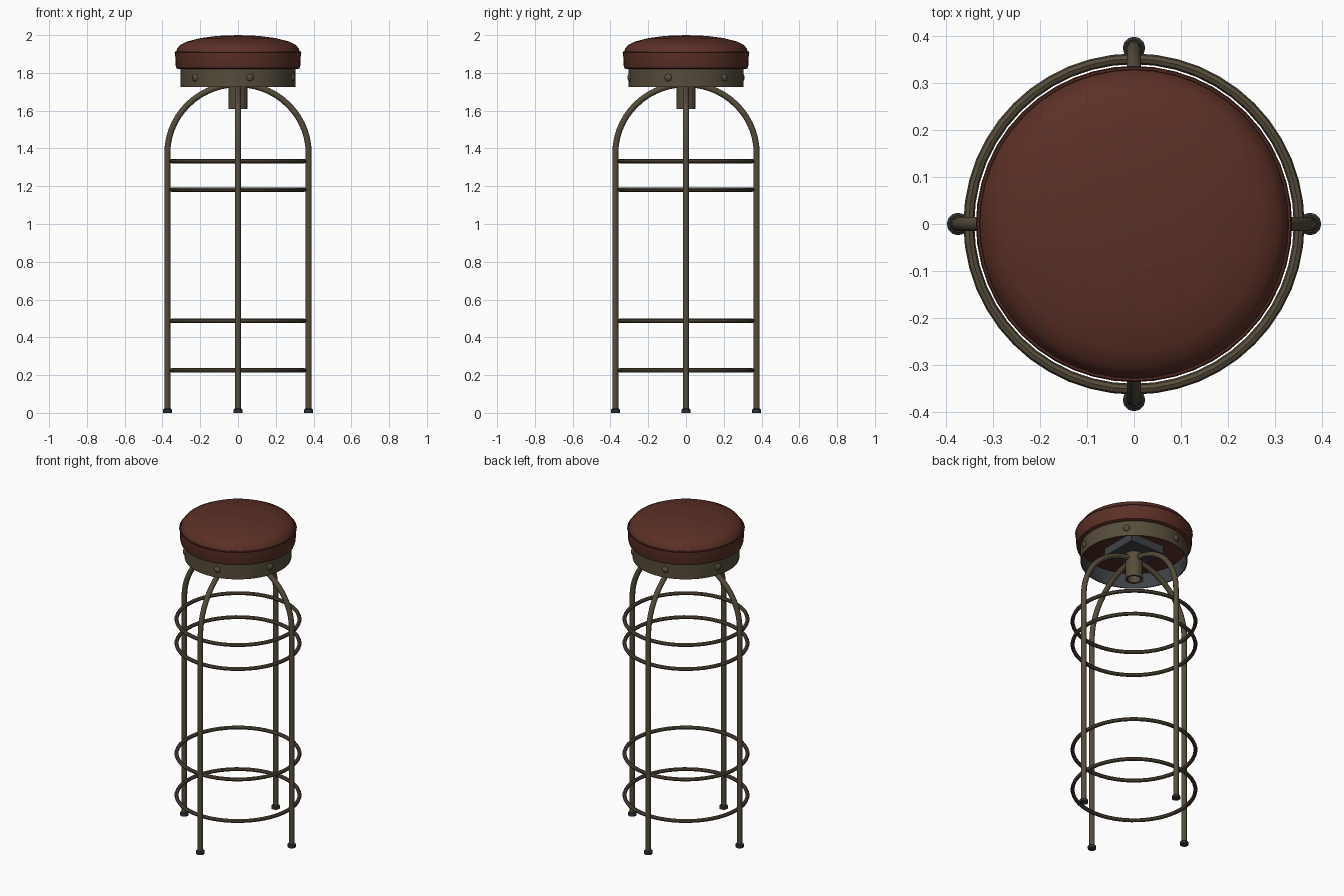
import bpy, bmesh, math
from mathutils import Vector, Matrix

if "Cube" in bpy.data.objects:
    bpy.data.objects.remove(bpy.data.objects["Cube"])


def material(name, r, g, b):
    m = bpy.data.materials.new(name)
    m.diffuse_color = (r, g, b, 1)
    m.use_nodes = True
    m.node_tree.nodes["Principled BSDF"].inputs["Base Color"].default_value = m.diffuse_color
    return m


LEATHER = material("red brown leather", 0.105, 0.029, 0.019)
PIPING = material("dark leather piping", 0.075, 0.021, 0.014)
METAL = material("aged bronze metal", 0.092, 0.073, 0.043)
INNER = material("dark grey steel", 0.050, 0.054, 0.062)
RUBBER = material("dark rubber", 0.030, 0.030, 0.030)


def finish(name, bm, mats, angle=40):
    bmesh.ops.remove_doubles(bm, verts=bm.verts, dist=1e-5)
    bmesh.ops.recalc_face_normals(bm, faces=bm.faces)
    me = bpy.data.meshes.new(name)
    bm.to_mesh(me)
    bm.free()
    for m in mats:
        me.materials.append(m)
    ob = bpy.data.objects.new(name, me)
    bpy.context.collection.objects.link(ob)
    bpy.ops.object.select_all(action='DESELECT')
    ob.select_set(True)
    bpy.context.view_layer.objects.active = ob
    bpy.ops.object.shade_smooth_by_angle(angle=math.radians(angle))
    return ob


def lathe(name, profile, mats, n=48, closed=False, centre=(0, 0), rule=None):
    """Spin an (r, z) profile around a vertical axis."""
    bm = bmesh.new()
    rings = []
    for i in range(n):
        a = 2 * math.pi * i / n
        rings.append([bm.verts.new((centre[0] + r * math.cos(a), centre[1] + r * math.sin(a), z))
                      for r, z in profile])
    k = len(profile)
    for i in range(n):
        p, q = rings[i], rings[(i + 1) % n]
        for j in range(k if closed else k - 1):
            j2 = (j + 1) % k
            f = bm.faces.new((p[j], q[j], q[j2], p[j2]))
            if rule:
                f.material_index = rule(j)
    return finish(name, bm, mats)


def circle(r, z, t, n=8):
    return [(r + t * math.cos(2 * math.pi * i / n), z + t * math.sin(2 * math.pi * i / n))
            for i in range(n)]


# Cushion: upright side, seam step and domed top
lathe("seat_cushion",
      [(0, 1.82), (0.315, 1.82), (0.326, 1.825), (0.330, 1.838), (0.333, 1.905), (0.327, 1.912),
       (0.322, 1.928), (0.306, 1.948), (0.27, 1.966), (0.20, 1.984), (0.11, 1.996), (0, 2.0)],
      [LEATHER])
lathe("seat_piping", circle(0.331, 1.909, 0.005, 6), [PIPING], closed=True)

# Metal band under the cushion, grey on the inside
lathe("seat_band", [(0.305, 1.725), (0.305, 1.822), (0.299, 1.822), (0.299, 1.725)],
      [METAL, INNER], closed=True, rule=lambda j: 1 if j == 2 else 0)

# Rivets around the band
for i in range(6):
    a = math.radians(-78 + 60 * i)
    bm = bmesh.new()
    bmesh.ops.create_uvsphere(bm, u_segments=12, v_segments=8, radius=0.02)
    mat = Matrix.Translation((0.305 * math.cos(a), 0.305 * math.sin(a), 1.775)) \
        @ Matrix.Rotation(a, 4, 'Z') @ Matrix.Diagonal((0.6, 1, 1, 1))
    bmesh.ops.transform(bm, matrix=mat, verts=bm.verts)
    finish(f"rivet_{i + 1}", bm, [METAL])

# Mounting plate and hollow swivel post
bm = bmesh.new()
bmesh.ops.create_cube(bm, size=1, matrix=Matrix.Translation((0, 0, 1.795))
                      @ Matrix.Diagonal((0.24, 0.24, 0.05, 1)))
finish("mounting_plate", bm, [INNER])
lathe("swivel_post", [(0.05, 1.61), (0.05, 1.78), (0.038, 1.78), (0.038, 1.61)],
      [METAL], n=24, closed=True)


def leg(name, a):
    """Straight tube that arches in to the centre."""
    path = [(0.374, 0.0), (0.374, 0.7)]
    path += [(0.374 * math.cos(t), 1.375 + 0.365 * math.sin(t))
             for t in [math.pi / 2 * i / 14 for i in range(15)]]
    bm = bmesh.new()
    rot = Matrix.Rotation(a, 4, 'Z')
    rings = []
    for i, (r, z) in enumerate(path):
        p0, p1 = path[max(i - 1, 0)], path[min(i + 1, len(path) - 1)]
        d = Vector((p1[0] - p0[0], 0, p1[1] - p0[1])).normalized()
        side, up = Vector((0, 1, 0)), Vector((d.z, 0, -d.x))
        rings.append([bm.verts.new(rot @ (Vector((r, 0, z)) + 0.016 * (
            up * math.cos(math.pi * j / 5) + side * math.sin(math.pi * j / 5))))
            for j in range(10)])
    for p, q in zip(rings, rings[1:]):
        for j in range(10):
            bm.faces.new((p[j], p[(j + 1) % 10], q[(j + 1) % 10], q[j]))
    bm.faces.new(rings[0])
    bm.faces.new(rings[-1])
    finish(name, bm, [METAL])


# Four legs with rubber feet
for side, deg in (("right", 0), ("back", 90), ("left", 180), ("front", 270)):
    a = math.radians(deg)
    leg(side + "_leg", a)
    lathe(side + "_foot", [(0, 0), (0.024, 0), (0.024, 0.017), (0.018, 0.022), (0, 0.022)],
          [RUBBER], n=12, centre=(0.374 * math.cos(a), 0.374 * math.sin(a)))

# Foot rings
for i, z in enumerate((0.225, 0.487, 1.182, 1.333)):
    lathe(f"foot_ring_{i + 1}", circle(0.351, z, 0.0115), [METAL], closed=True)
